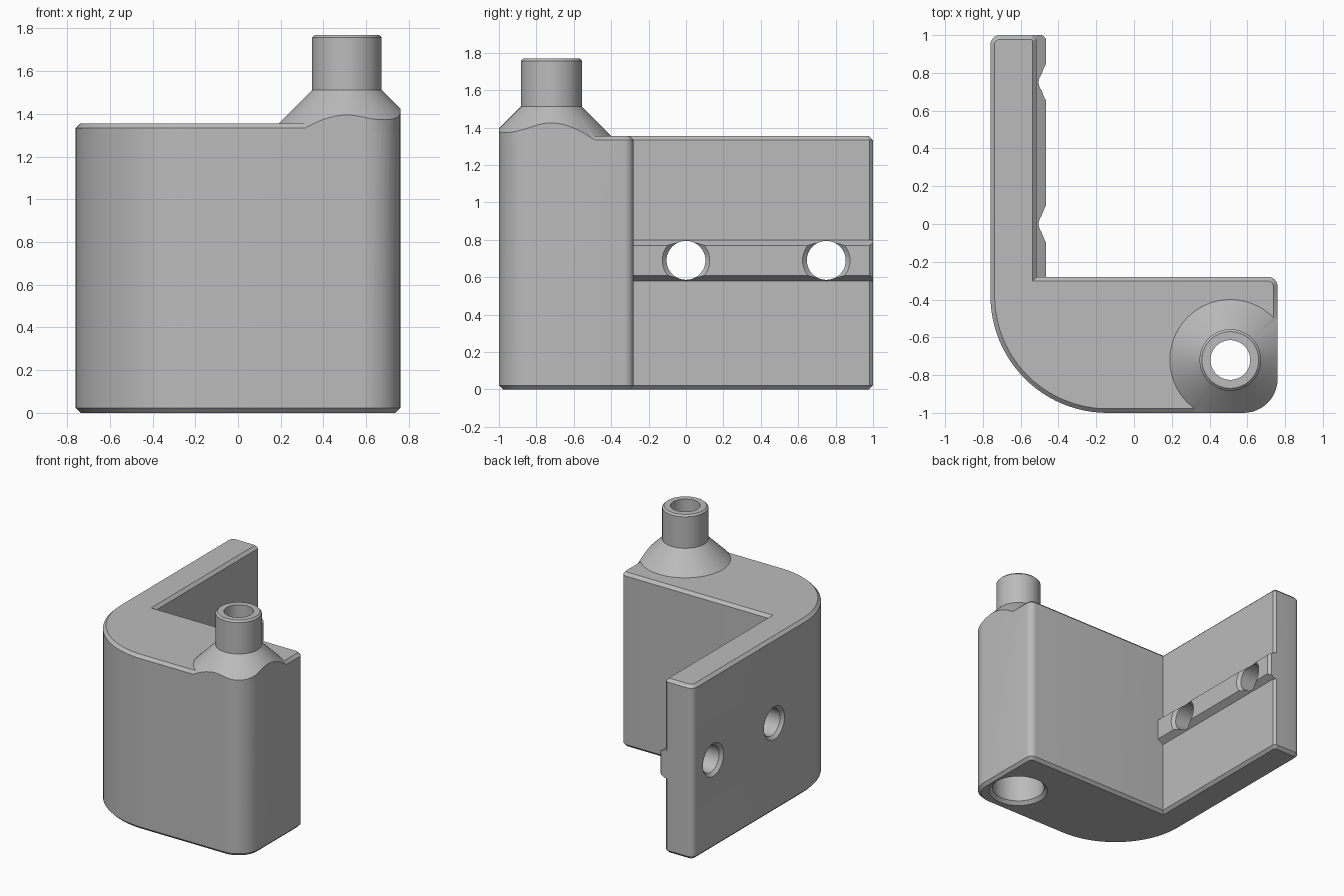
import bpy
import bmesh
from math import sin, cos, pi, radians
from mathutils import Matrix, Vector

cube = bpy.data.objects.get("Cube")
if cube:
    bpy.data.objects.remove(cube, do_unlink=True)

grey = bpy.data.materials.new("plain grey")
grey.use_nodes = True
colour = (0.5, 0.5, 0.5, 1)
grey.diffuse_color = colour
grey.node_tree.nodes["Principled BSDF"].inputs["Base Color"].default_value = colour

HEIGHT, CHAMFER = 1.355, 0.022


def make_object(name, bm):
    bmesh.ops.recalc_face_normals(bm, faces=bm.faces)
    mesh = bpy.data.meshes.new(name)
    bm.to_mesh(mesh)
    bm.free()
    mesh.materials.append(grey)
    obj = bpy.data.objects.new(name, mesh)
    bpy.context.collection.objects.link(obj)
    return obj


def combine(target, other, operation):
    """Apply a boolean and discard the tool object."""
    mod = target.modifiers.new("boolean", "BOOLEAN")
    mod.operation, mod.solver, mod.object = operation, "EXACT", other
    bpy.context.view_layer.update()
    result = target.evaluated_get(bpy.context.evaluated_depsgraph_get())
    mesh = bpy.data.meshes.new_from_object(result)
    target.modifiers.clear()
    target.data = mesh
    bpy.data.objects.remove(other, do_unlink=True)


def rounded_outline(corners):
    """Counter-clockwise plan; each square corner is x, y, radius, start angle, steps."""
    points = []
    for x, y, r, start, steps in corners:
        if r == 0:
            points.append((x, y))
            continue
        mid = radians(start + 45)
        cx = x - r * (1 if cos(mid) > 0 else -1)
        cy = y - r * (1 if sin(mid) > 0 else -1)
        for i in range(steps + 1):
            a = radians(start + 90 * i / steps)
            points.append((cx + r * cos(a), cy + r * sin(a)))
    return points


def prism(name, outline, z0, z1, chamfer=0):
    bm = bmesh.new()
    base = bm.faces.new([bm.verts.new((x, y, z0)) for x, y in outline])
    grown = bmesh.ops.extrude_face_region(bm, geom=[base])["geom"]
    top = [v for v in grown if isinstance(v, bmesh.types.BMVert)]
    bmesh.ops.translate(bm, verts=top, vec=(0, 0, z1 - z0))
    if chamfer:
        rims = [e for e in bm.edges if abs(e.verts[0].co.z - e.verts[1].co.z) < 0.001]
        bmesh.ops.bevel(bm, geom=rims, offset=chamfer, segments=1,
                        affect="EDGES", offset_type="OFFSET")
    return make_object(name, bm)


def lathe(name, profile, matrix, sides=64):
    """Closed solid of revolution from (radius, height) pairs."""
    bm = bmesh.new()
    rings = [[bm.verts.new(matrix @ Vector((r * cos(2 * pi * i / sides),
                                            r * sin(2 * pi * i / sides), h)))
              for i in range(sides)] for r, h in profile]
    for low, high in zip(rings, rings[1:]):
        for i in range(sides):
            j = (i + 1) % sides
            bm.faces.new((low[i], low[j], high[j], high[i]))
    bm.faces.new(rings[0])
    bm.faces.new(rings[-1])
    return make_object(name, bm)


# L-shaped body: thick block in front, mounting wall running back
plan = rounded_outline([
    (-0.76, -1, 0.62, 180, 24),
    (0.76, -1, 0.18, 270, 12),
    (0.76, -0.28, 0.05, 0, 6),
    (-0.515, -0.28, 0, 0, 0),
    (-0.515, 0.98, 0, 0, 0),
    (-0.535, 1, 0, 0, 0),
    (-0.76, 1, 0.05, 90, 6),
])
body = prism("bracket_body", plan, 0, HEIGHT, CHAMFER)

# Conical shoulder and spout, trimmed flush with the body sides
spout_axis = Matrix.Translation((0.51, -0.72, 0))
spout = lathe("spout", [(0.375, 1.3), (0.163, 1.512), (0.163, 1.757),
                        (0.15, 1.77)], spout_axis)
combine(spout, prism("side_trim", plan, 1.0, 2.0), "INTERSECT")
combine(body, spout, "UNION")

# Locating rib along the inside of the wall, with chamfered back end
bm = bmesh.new()
sections = [(-0.3, -0.465, 0.08), (0.98, -0.465, 0.08), (1.0, -0.485, 0.092)]
rings = [[bm.verts.new((x, y, 0.69 + z)) for x, z in
          ((-0.54, -0.11), (-0.515, -0.11), (tip, -half), (tip, half),
           (-0.515, 0.11), (-0.54, 0.11))] for y, tip, half in sections]
for near, far in zip(rings, rings[1:]):
    for i in range(len(near)):
        j = (i + 1) % len(near)
        bm.faces.new((near[i], near[j], far[j], far[i]))
bm.faces.new(rings[0])
bm.faces.new(rings[-1])
combine(body, make_object("rib", bm), "UNION")

# Stepped bore: wide socket below, narrow outlet above
bore = [(0.235, -0.02), (0.19, 0.025), (0.19, 1.3), (0.105, 1.42), (0.105, 1.9)]
combine(body, lathe("bore_cutter", bore, spout_axis), "DIFFERENCE")

# Two screw holes, countersunk on both faces
hole = [(0.147, -0.78), (0.104, -0.737), (0.104, -0.488), (0.147, -0.445)]
for y in (0, 0.75):
    axis = Matrix.Translation((0, y, 0.69)) @ Matrix.Rotation(pi / 2, 4, "Y")
    combine(body, lathe("hole_cutter", hole, axis, 48), "DIFFERENCE")

bpy.ops.object.select_all(action="DESELECT")
body.select_set(True)
bpy.context.view_layer.objects.active = body
bpy.ops.object.shade_smooth_by_angle(angle=radians(30))
